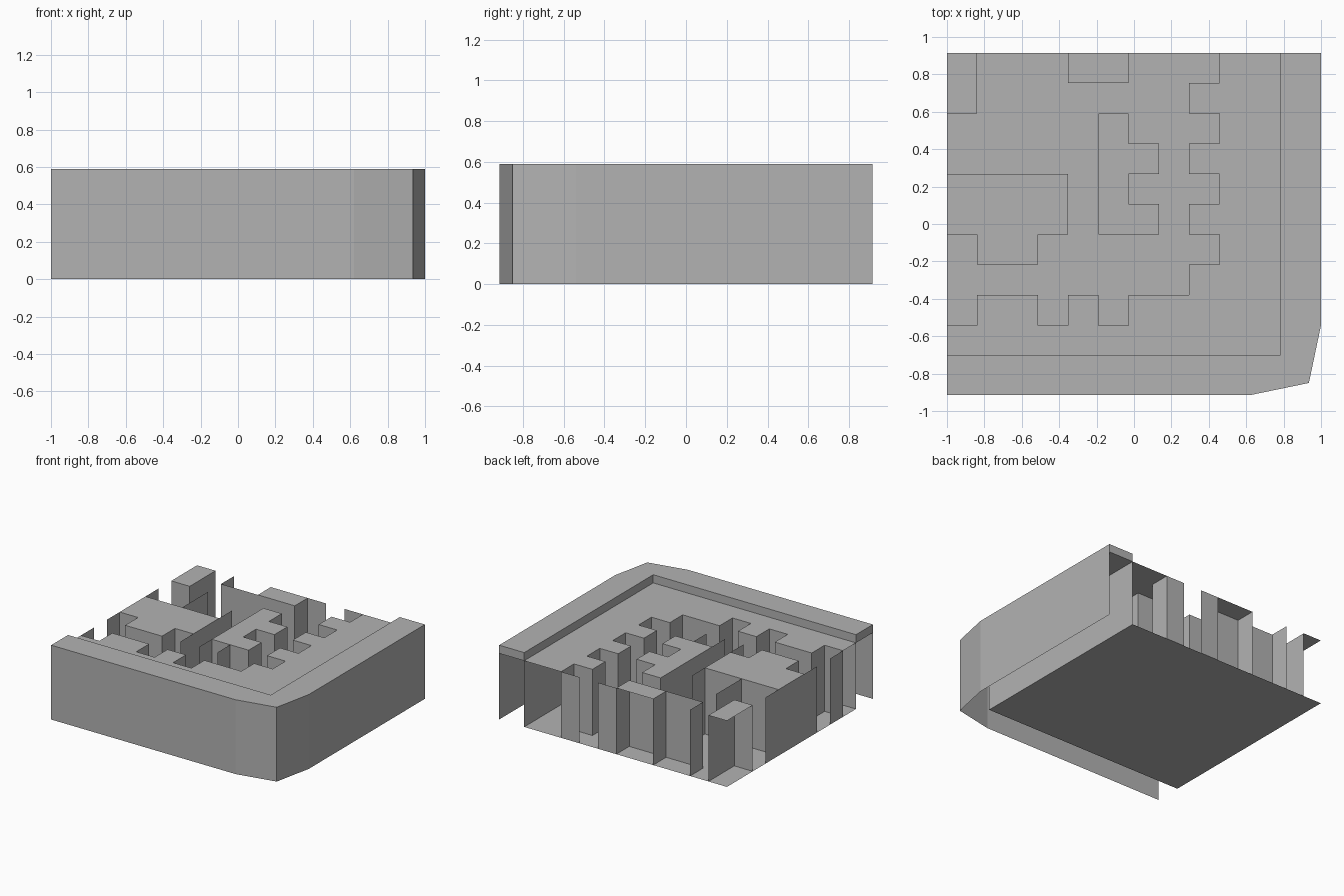
import bpy, bmesh

cube = bpy.data.objects.get("Cube")
if cube:
    bpy.data.objects.remove(cube)

CELL = 1.78 / 11
X0, Y0 = -1.0, 0.915
LID, TOP = 0.525, 0.59

# '#' is raised ground, '.' is sunken path; rows run from back to front
PLAN = [
    "#...##...##",
    "#.......###",
    ".....#...##",
    ".....##.###",
    "####.#...##",
    "####.##.###",
    ".##......##",
    "........###",
    ".##.#.#####",
    "###########",
]
ROWS, COLS = len(PLAN), len(PLAN[0])

grey = bpy.data.materials.new("plain grey")
grey.use_nodes = True
colour = (0.45, 0.45, 0.45, 1)
grey.diffuse_color = colour
grey.node_tree.nodes["Principled BSDF"].inputs["Base Color"].default_value = colour


def corner(c, r):
    return X0 + c * CELL, Y0 - r * CELL


def build(name, faces):
    """Make one object from a list of faces given as corner points."""
    bm = bmesh.new()
    for points in faces:
        bm.faces.new([bm.verts.new(p) for p in points])
    bmesh.ops.remove_doubles(bm, verts=bm.verts, dist=0.0005)
    mesh = bpy.data.meshes.new(name)
    bm.to_mesh(mesh)
    bm.free()
    mesh.materials.append(grey)
    obj = bpy.data.objects.new(name, mesh)
    bpy.context.collection.objects.link(obj)
    return obj


def sheet(a, b, low=0.0, high=LID):
    return [(*a, low), (*b, low), (*b, high), (*a, high)]


def flat(c0, r0, c1, r1, z):
    return [(*corner(c, r), z) for c, r in ((c0, r1), (c1, r1), (c1, r0), (c0, r0))]


# Floor
build("floor", [flat(0, 0, COLS, ROWS, 0)])

# Raised ground, one strip for each run of solid cells
strips = []
for r, row in enumerate(PLAN):
    c = 0
    while c < COLS:
        end = c
        while end < COLS and row[end] == "#":
            end += 1
        if end > c:
            strips.append(flat(c, r, end, r + 1, LID))
        c = end + 1
build("raised_ground", strips)

# Path walls wherever raised ground meets the path
walls = []
for r in range(ROWS):
    for c in range(COLS):
        if c + 1 < COLS and PLAN[r][c] != PLAN[r][c + 1]:
            walls.append(sheet(corner(c + 1, r), corner(c + 1, r + 1)))
        if r + 1 < ROWS and PLAN[r][c] != PLAN[r + 1][c]:
            walls.append(sheet(corner(c, r + 1), corner(c + 1, r + 1)))
build("path_walls", walls)

# Free-standing partitions and end closures: (column, row) to (column, row)
spans = [
    ((2, 2), (2, 4)), ((4, 3), (4, 4)), ((4, 6), (4, 7)),
    ((5, 6), (5, 7)), ((6, 6), (6, 7)),
    ((2, 0), (2, 1)), ((2, 1), (4, 1)),
    ((0, 3), (0, 7)), ((0, 8), (0, 9)),
    ((6, 0), (7, 0)), ((8, 0), (9, 0)),
]
build("partitions", [sheet(corner(*a), corner(*b)) for a, b in spans])

# Inner walls under the rim
inner = [corner(0, ROWS), corner(COLS, ROWS), corner(COLS, 0)]
build("inner_walls", [sheet(a, b) for a, b in zip(inner, inner[1:])])

# Rim slab with a blunted corner, and the outer skirt below it
outer = [(-1, -0.915), (0.62, -0.915), (0.935, -0.85), (1, -0.54), (1, Y0)]
loop = outer + inner[::-1]
rim = [[(*p, TOP) for p in loop], [(*p, LID) for p in reversed(loop)]]
rim += [sheet(a, b, LID, TOP) for a, b in zip(loop, loop[1:] + loop[:1])]
build("rim", rim)
build("outer_skirt", [sheet(a, b) for a, b in zip(outer, outer[1:])])
